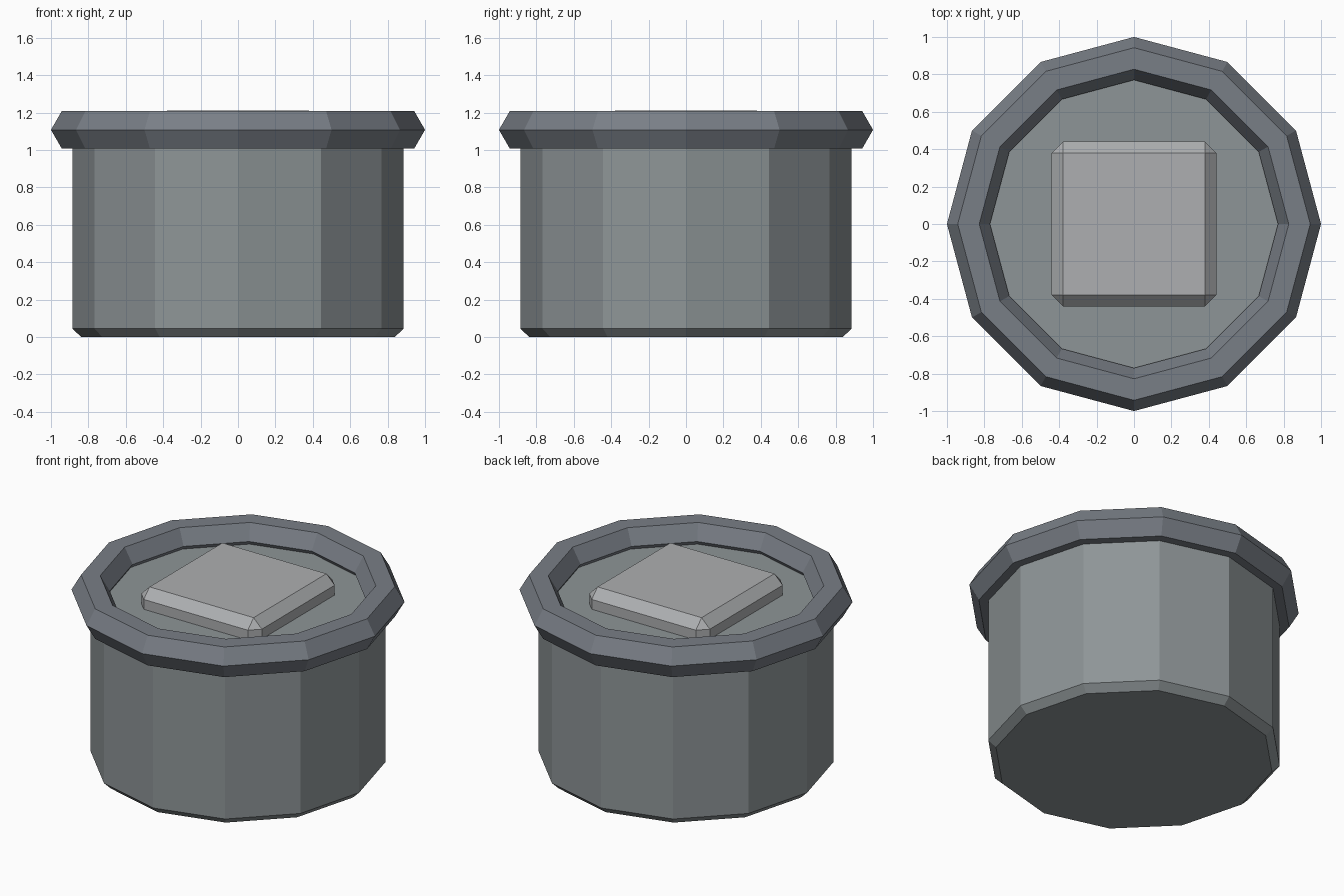
import bpy

if "Cube" in bpy.data.objects:
    bpy.data.objects.remove(bpy.data.objects["Cube"])


def finish(name, color, bevel=0.0):
    """Name the active object, colour it and chamfer its hard edges."""
    obj = bpy.context.object
    obj.name = name
    mat = bpy.data.materials.new(name + "_colour")
    mat.diffuse_color = (*color, 1)
    mat.use_nodes = True
    mat.node_tree.nodes["Principled BSDF"].inputs["Base Color"].default_value = mat.diffuse_color
    obj.data.materials.append(mat)
    if bevel:
        mod = obj.modifiers.new("chamfer", 'BEVEL')
        mod.width = bevel
        mod.segments = 1
        mod.limit_method = 'ANGLE'
        mod.angle_limit = 0.9   # skips the 30 degree side edges
    return obj


SIDES = 12
FLOOR = 1.085

# Twelve-sided pot body, chamfered at both ends
bpy.ops.mesh.primitive_cylinder_add(vertices=SIDES, radius=0.885, depth=FLOOR,
                                    location=(0, 0, FLOOR / 2))
finish("pot_body", (0.27, 0.30, 0.31), 0.045)

# Rim: low-poly ring with a hexagonal section
bpy.ops.mesh.primitive_torus_add(major_segments=SIDES, minor_segments=6,
                                 major_radius=0.885, minor_radius=0.115,
                                 location=(0, 0, 1.108))
finish("rim", (0.19, 0.21, 0.24))

# Square chamfered block set into the top surface
bpy.ops.mesh.primitive_cube_add(size=1, location=(0, 0, 1.11))
block = bpy.context.object
block.scale = (0.88, 0.88, 0.20)
bpy.ops.object.transform_apply(scale=True, location=False)
finish("top_block", (0.42, 0.43, 0.44), 0.06)
